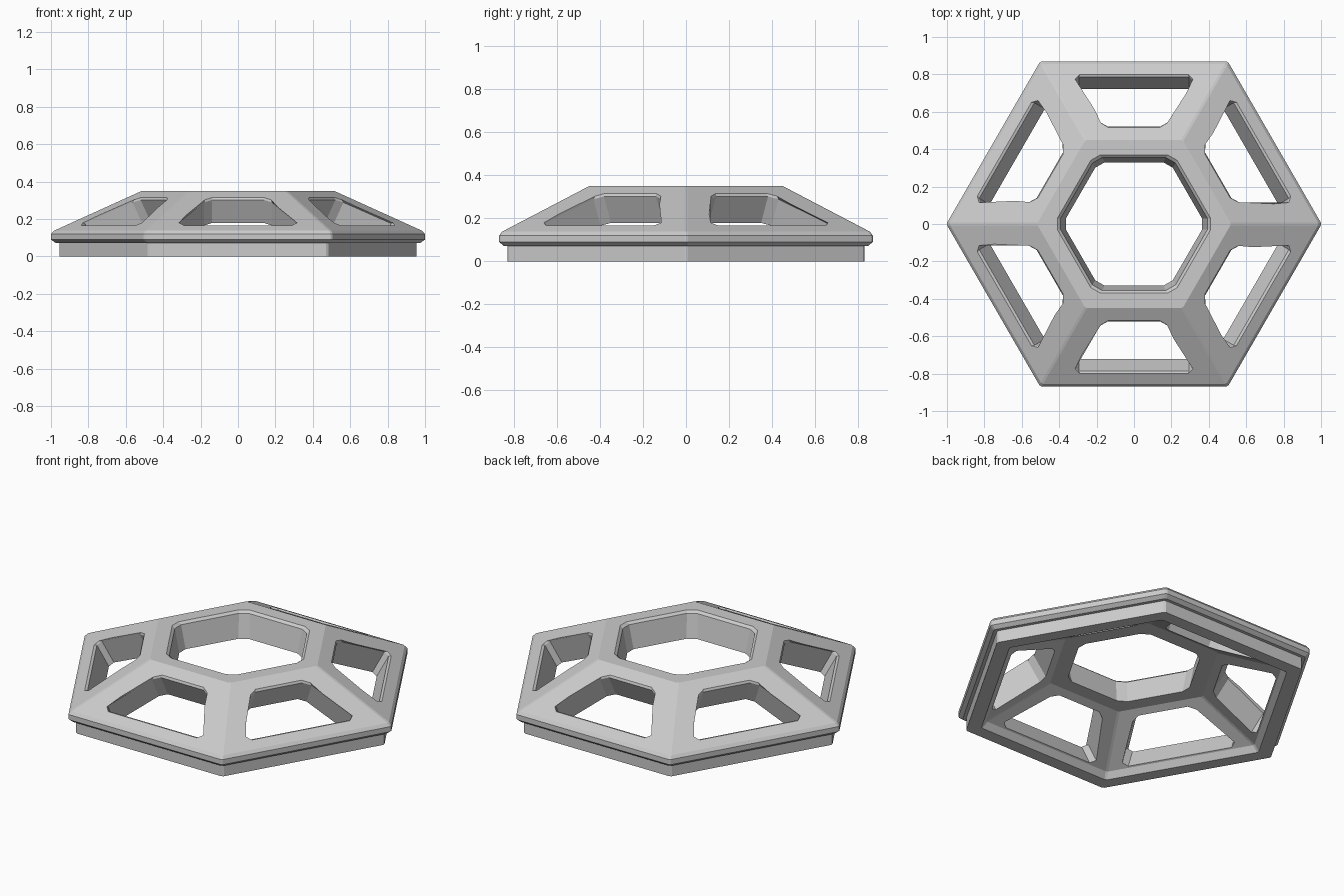
import bpy, bmesh, math
from mathutils import Vector, Matrix

if "Cube" in bpy.data.objects:
    bpy.data.objects.remove(bpy.data.objects["Cube"])

R30 = math.radians(30)
HEX = 1 / math.cos(R30)


def hex_loop(a, z, cut):
    """Hexagon of apothem a, corners on +-x, each corner trimmed by cut."""
    c = a * HEX - cut
    y = 2 * a - math.sqrt(3) * c
    pts = []
    for k in range(6):
        rot = Matrix.Rotation(2 * k * R30, 3, 'Z')
        pts += [rot @ Vector((c, -y, z)), rot @ Vector((c, y, z))]
    return pts


def bridge(bm, loops, closed):
    rows = [[bm.verts.new(p) for p in l] for l in loops]
    n = len(rows[0])
    for i in range(len(rows) if closed else len(rows) - 1):
        a, b = rows[i], rows[(i + 1) % len(rows)]
        for j in range(n):
            k = (j + 1) % n
            bm.faces.new((a[j], a[k], b[k], b[j]))
    if not closed:
        bm.faces.new(rows[0])
        bm.faces.new(rows[-1][::-1])


def make_object(name, bm):
    bmesh.ops.recalc_face_normals(bm, faces=bm.faces)
    me = bpy.data.meshes.new(name)
    bm.to_mesh(me)
    bm.free()
    ob = bpy.data.objects.new(name, me)
    bpy.context.collection.objects.link(ob)
    return ob


# Hexagonal shell: cross-section (apothem, height, corner trim)
section = [
    (0.83, 0.0, .004), (0.83, 0.072, .004), (0.848, 0.072, .004),
    (0.869, 0.09, .004), (0.869, 0.12, .004), (0.855, 0.138, .004),
    (0.45, 0.35, .004),
    (0.37, 0.35, .017), (0.355, 0.337, .017), (0.33, 0.2, .017),
    (0.415, 0.2, .004), (0.73, 0.035, .004), (0.755, 0.0, .004),
]
bm = bmesh.new()
bridge(bm, [hex_loop(*s) for s in section], True)
frame = make_object("hex_window_frame", bm)

# Window cutters: flared prisms perpendicular to each sloping side
slope = (0.35 - 0.138) / (0.855 - 0.45)
normal = Vector((0, -slope, 1)).normalized()
half = [(0.305, 0.80), (0.33, 0.775), (0.192, 0.54), (0.15, 0.515)]
outline = half + [(-x, h) for x, h in reversed(half)]


def window_loop(depth, inset):
    pts = []
    for x, h in outline:
        x -= math.copysign(inset, x)
        h += inset if h < 0.66 else -inset
        surface = Vector((x, -h, 0.35 - (h - 0.45) * slope))
        pts.append(surface - normal * depth)
    return pts


bm = bmesh.new()
for k in range(6):
    rot = Matrix.Rotation(2 * k * R30, 3, 'Z')
    loops = [window_loop(d, i) for d, i in
             ((-0.03, -0.03), (0.01, 0.01), (0.25, 0.01))]
    bridge(bm, [[rot @ p for p in l] for l in loops], False)
cutter = make_object("window_cutters", bm)
cutter.hide_render = True

# Cut the six windows
mod = frame.modifiers.new("windows", 'BOOLEAN')
mod.operation = 'DIFFERENCE'
mod.solver = 'EXACT'
mod.object = cutter
bpy.context.view_layer.objects.active = frame
frame.select_set(True)
bpy.ops.object.modifier_apply(modifier=mod.name)
bpy.data.objects.remove(cutter)
